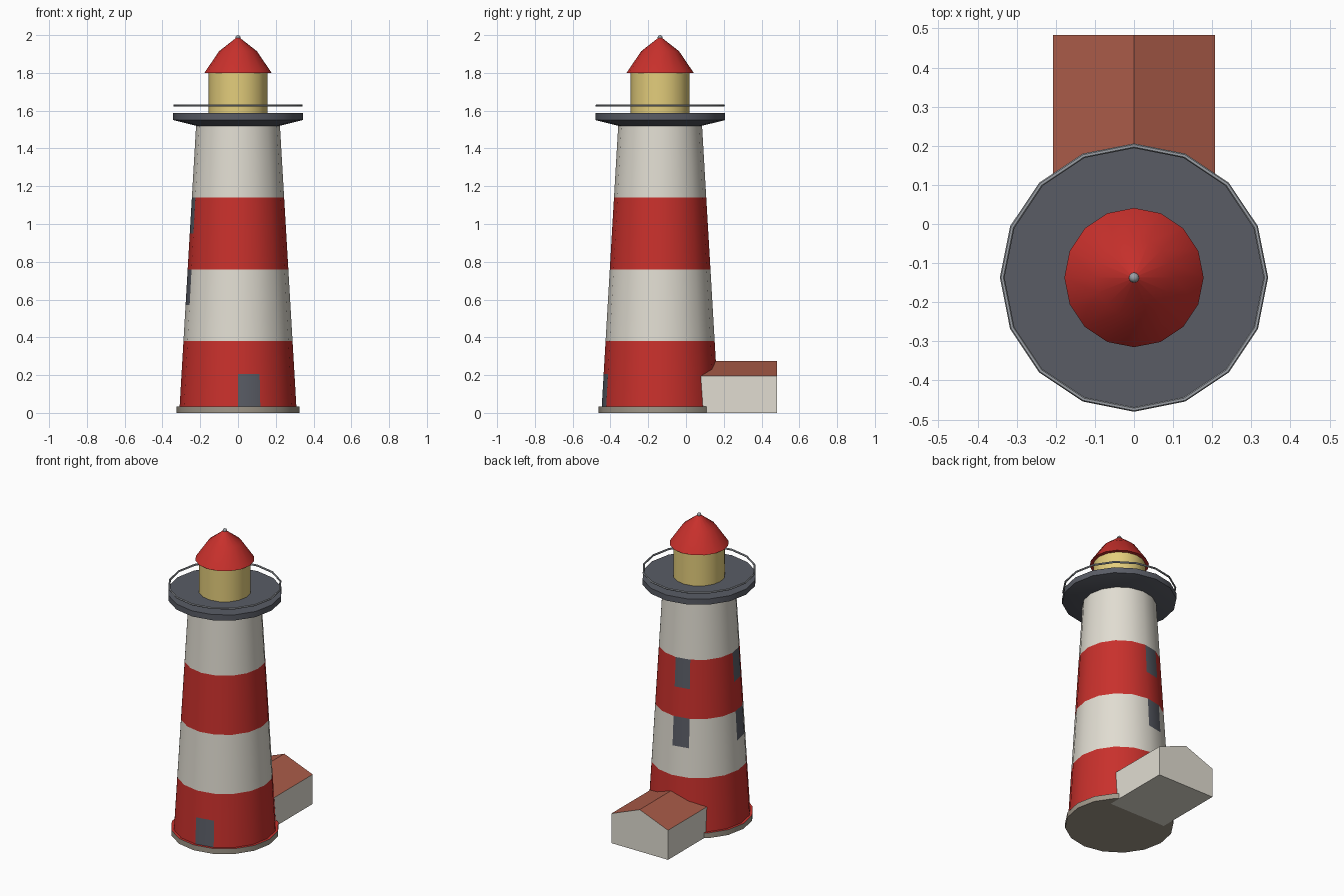
import bpy, bmesh
from math import sin, cos, pi, radians

if "Cube" in bpy.data.objects:
    bpy.data.objects.remove(bpy.data.objects["Cube"])

SIDES = 16
CY = -0.137  # tower axis


def material(name, rgb):
    m = bpy.data.materials.new(name)
    m.diffuse_color = (*rgb, 1)
    m.use_nodes = True
    m.node_tree.nodes["Principled BSDF"].inputs["Base Color"].default_value = m.diffuse_color
    return m


RED = material("red_paint", (0.58, 0.03, 0.025))
CREAM = material("cream_paint", (0.75, 0.72, 0.64))
SLATE = material("slate", (0.10, 0.107, 0.13))
STONE = material("stone", (0.35, 0.31, 0.25))
YELLOW = material("lantern_glow", (0.77, 0.61, 0.20))
TILE = material("roof_tile", (0.40, 0.105, 0.065))
STEEL = material("steel", (0.33, 0.35, 0.38))


def finish(name, bm, mats, smooth=True):
    bmesh.ops.recalc_face_normals(bm, faces=bm.faces)
    me = bpy.data.meshes.new(name)
    bm.to_mesh(me)
    bm.free()
    for m in mats:
        me.materials.append(m)
    ob = bpy.data.objects.new(name, me)
    bpy.context.collection.objects.link(ob)
    if smooth:
        bpy.ops.object.select_all(action='DESELECT')
        ob.select_set(True)
        bpy.context.view_layer.objects.active = ob
        bpy.ops.object.shade_smooth_by_angle(angle=radians(30))
    return ob


def lathe(name, profile, mats, pick=lambda row, side: 0, closed=False):
    """Spin (radius, z) points round the tower axis; pick chooses each face's material."""
    bm = bmesh.new()
    rings = []
    for r, z in profile:
        rings.append([bm.verts.new((r * cos(2 * pi * k / SIDES),
                                    CY + r * sin(2 * pi * k / SIDES), z))
                      for k in range(SIDES)])
    pairs = list(zip(rings, rings[1:] + rings[:1]))
    for row, (a, b) in enumerate(pairs if closed else pairs[:-1]):
        for k in range(SIDES):
            n = (k + 1) % SIDES
            f = bm.faces.new((a[k], a[n], b[n], b[k]))
            f.material_index = pick(row, k)
    if not closed:
        bm.faces.new(rings[0]).material_index = pick(0, -1)
        bm.faces.new(rings[-1]).material_index = pick(len(profile) - 2, -1)
    return finish(name, bm, mats)


# Tower: stone plinth, two rows of faces per painted band, door and windows as faces
levels = [0.035, 0.207, 0.38, 0.57, 0.76, 0.95, 1.14, 1.33, 1.52]
profile = [(0.325, 0), (0.325, 0.035)]
profile += [(0.309 - 0.087 * (z - 0.035) / 1.485, z) for z in levels]
openings = {(2, 12)} | {(row, k) for row in (5, 7) for k in (4, 8)}


def tower_paint(row, k):
    if row == 0:
        return 3
    if (row, k) in openings:
        return 2
    return (max(row, 2) - 2) // 2 % 2


lathe("tower", profile, [RED, CREAM, SLATE, STONE], tower_paint)

# Gallery deck and its rail
lathe("gallery", [(0.222, 1.52), (0.343, 1.55), (0.343, 1.587)], [SLATE])
rail = [(0.337 + 0.006 * cos(t * pi / 3), 1.627 + 0.006 * sin(t * pi / 3)) for t in range(6)]
lathe("gallery_rail", rail, [STEEL], closed=True)

# Lantern room, cap and finial
lathe("lantern", [(0.156, 1.585), (0.156, 1.80)], [YELLOW])
lathe("lantern_roof", [(0.178, 1.80), (0.10, 1.915), (0.004, 1.99)], [RED])
bpy.ops.mesh.primitive_uv_sphere_add(segments=12, ring_count=8, radius=0.013,
                                     location=(0, CY, 1.987))
finial = bpy.context.object
finial.name = "finial"
finial.data.materials.append(STEEL)
bpy.ops.object.shade_smooth_by_angle(angle=radians(40))

# Keeper's house: gabled section pushed back along y
bm = bmesh.new()
section = [(-0.207, 0), (0.207, 0), (0.207, 0.195), (0, 0.276), (-0.207, 0.195)]
front, back = ([bm.verts.new((x, y, z)) for x, z in section] for y in (0.03, 0.483))
bm.faces.new(front)
bm.faces.new(back)
for i in range(5):
    n = (i + 1) % 5
    bm.faces.new((front[i], front[n], back[n], back[i])).material_index = int(i in (2, 3))
finish("house", bm, [CREAM, TILE], smooth=False)
